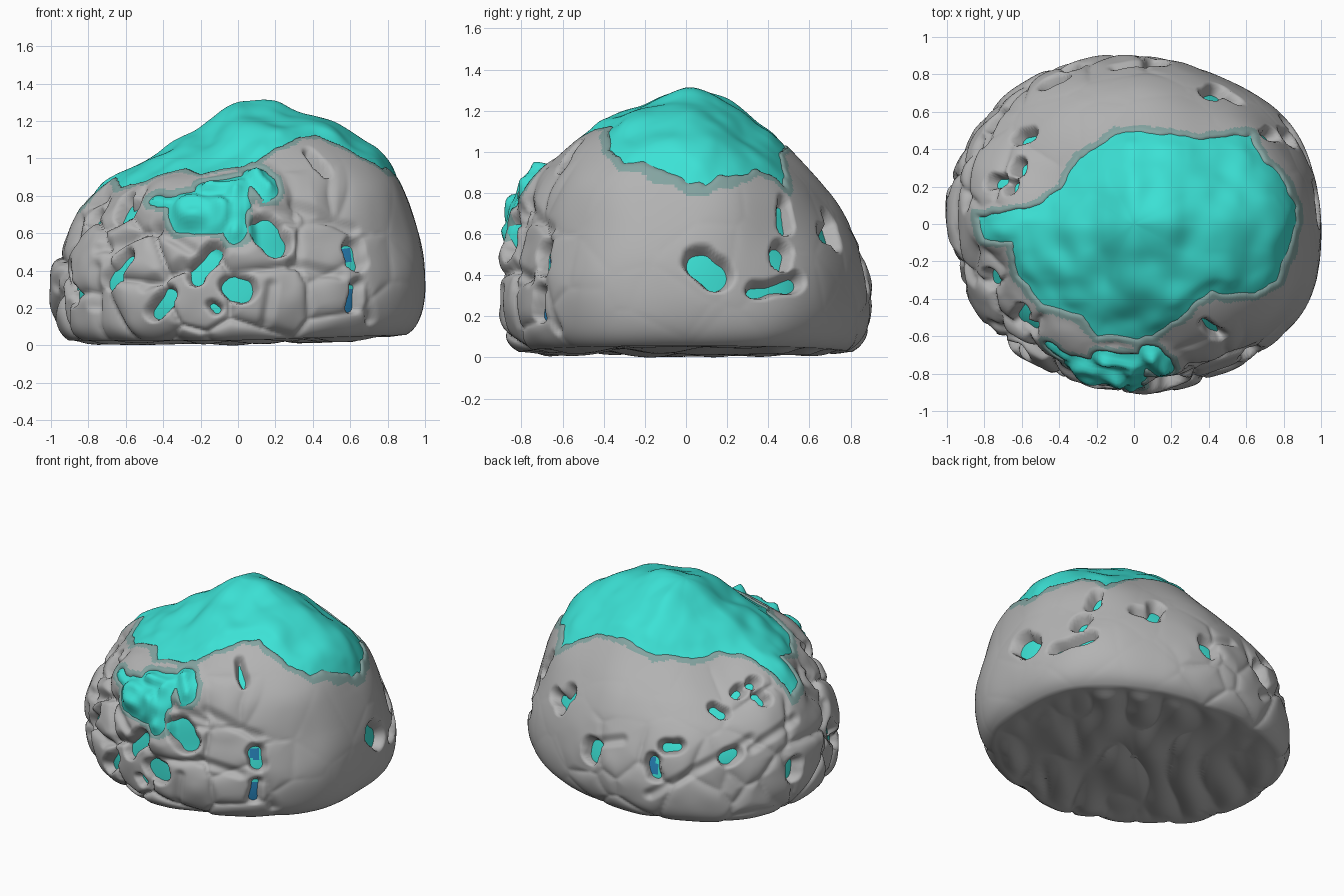
import bpy, bmesh, math
from mathutils import Vector, noise

if "Cube" in bpy.data.objects:
    bpy.data.objects.remove(bpy.data.objects["Cube"])

# overall dome: radius every 30 deg of azimuth, at elevations 0,15..75
DOME = [(.97, 1.04, 1.13, 1.22, 1.29, 1.29), (.97, 1.02, 1.08, 1.16, 1.20, 1.25),
        (.89, .95, 1.0, 1.07, 1.15, 1.22), (.88, .94, .99, 1.04, 1.09, 1.21),
        (.93, .98, 1.02, 1.03, 1.05, 1.15), (1.0, 1.03, 1.06, 1.05, 1.04, 1.13),
        (.98, 1.02, 1.09, 1.12, 1.10, 1.14), (.96, 1.01, 1.06, 1.08, 1.09, 1.14),
        (.88, .94, 1.02, 1.11, 1.09, 1.16), (.88, .94, 1.02, 1.14, 1.13, 1.23),
        (.90, .96, 1.03, 1.15, 1.20, 1.24), (.98, 1.05, 1.11, 1.23, 1.27, 1.26)]
TOP = 1.28

def catmull(a, b, c, d, t):
    return b + .5 * t * (c - a + t * (2 * a - 5 * b + 4 * c - d + t * (3 * (b - c) + d - a)))

def smooth(t):
    t = min(1, max(0, t))
    return t * t * (3 - 2 * t)

def base_radius(az, el):
    a, e = (az / 30) % 12, min(5.9999, max(0, el / 15))
    i, j = int(a), int(e)

    def at(col, k):
        row = DOME[col % 12]
        return TOP if k == 6 else DOME[(col + 6) % 12][5] if k > 6 else row[max(0, k)]
    cols = [catmull(*[at(i + c, j + k) for k in (-1, 0, 1, 2)], e - j) for c in (-1, 0, 1, 2)]
    return catmull(*cols, a - i)

VIEW = {'front': lambda a, b, d: Vector((a, -d, b)), 'back': lambda a, b, d: Vector((a, d, b)),
        'right': lambda a, b, d: Vector((d, a, b)), 'left': lambda a, b, d: Vector((-d, a, b)),
        'top': lambda a, b, d: Vector((a, b, d))}

def project(view, a, b):
    """Point on the dome seen at (a, b) in a view."""
    lo, hi = 0.0, 1.5
    for _ in range(22):
        mid = (lo + hi) / 2
        p = VIEW[view](a, b, mid)
        az = math.degrees(math.atan2(p.y, p.x))
        el = math.degrees(math.atan2(p.z, math.hypot(p.x, p.y)))
        lo, hi = (lo, mid) if p.length > base_radius(az, el) else (mid, hi)
    return VIEW[view](a, b, lo)

def strokes(table):
    return [(project(v, a, b), project(v, c, d), r)
            for v, rows in table.items() for a, b, c, d, r in rows]

# openings in the shell: rounded strokes a,b -> c,d with radius
HOLES = strokes({
    'front': [(.15, .62, .20, .54, .075), (-.03, .31, .03, .29, .06), (-.14, .49, -.23, .37, .045),
              (-.38, .26, -.45, .16, .035), (-.60, .46, -.70, .34, .04), (-.60, .77, -.63, .70, .033),
              (-.78, .70, -.79, .68, .035), (.62, .50, .64, .42, .042), (.64, .29, .63, .18, .032),
              (.38, 1.02, .47, .91, .014), (-.90, .27, -.89, .24, .03), (-.14, .2, -.12, .18, .025)],
    'right': [(.08, .43, .14, .38, .08), (.35, .29, .53, .33, .034), (.48, .74, .49, .62, .022),
              (.47, .50, .46, .44, .036), (.70, .65, .72, .55, .042)],
    'back': [(.12, .43, .13, .36, .045), (-.33, .43, -.36, .34, .04)],
    'left': [(.54, .48, .58, .46, .04), (.2, .33, .22, .27, .035), (-.3, .4, -.34, .34, .035)],
    'top': [(-.45, .75, -.39, .78, .04), (-.61, .47, -.56, .48, .027), (.46, .71, .54, .67, .04),
            (-.76, .23, -.72, .23, .03), (-.66, .21, -.66, .2, .03), (-.62, .32, -.62, .29, .03),
            (-.62, -.52, -.56, -.56, .035)]})
# deep blue veins at the bottom of a few openings
VEINS = strokes({'front': [(.64, .29, .63, .18, .035), (.61, .53, .62, .50, .02), (-.58, .47, -.60, .45, .02)],
                 'back': [(-.31, .44, -.33, .38, .025)]})
# mineral bursting through the front
LUMPS = strokes({'front': [(-.27, .71, -.12, .71, .13), (-.16, .85, .0, .86, .07), (-.01, .60, -.01, .84, .07),
                           (.10, .90, .16, .83, .075), (-.45, .77, -.36, .76, .04)]})
# plain cracks between boulders
CRACKS = strokes({
    'front': [(-.45, .62, -.25, .5, .01), (-.75, .5, -.5, .6, .01), (.05, .75, .3, .7, .01),
              (-.5, .3, -.3, .42, .01), (.3, .42, .55, .35, .01), (.18, .3, .15, .1, .01),
              (-.8, .2, -.76, .4, .01), (.3, .75, .62, .6, .01)],
    'right': [(-.64, .1, -.66, .8, .008)],
    'back': [(-.33, .2, -.6, .4, .012), (-.6, .4, -.8, .55, .012), (.1, .45, -.1, .52, .01)],
    'left': [(.45, .5, .1, .6, .012), (-.1, .3, -.3, .55, .01)]})
# outline of the exposed mineral cap, seen from above
CAP = [(-.1, .49), (.1, .50), (.35, .48), (.64, .49), (.70, .34), (.78, .27), (.88, .1), (.87, -.1),
       (.77, -.3), (.66, -.39), (.42, -.38), (.2, -.52), (.1, -.61), (-.2, -.61), (-.28, -.5),
       (-.5, -.44), (-.64, -.28), (-.66, -.1), (-.82, -.09), (-.86, .05), (-.56, .1), (-.4, .2), (-.3, .36)]

def cap_distance(x, y):
    """Signed distance to the cap outline, positive inside."""
    best, inside = 9, False
    for (ax, ay), (bx, by) in zip(CAP, CAP[1:] + CAP[:1]):
        ex, ey, wx, wy = bx - ax, by - ay, x - ax, y - ay
        t = min(1, max(0, (wx * ex + wy * ey) / (ex * ex + ey * ey)))
        best = min(best, (wx - t * ex) ** 2 + (wy - t * ey) ** 2)
        if (ay > y) != (by > y) and x < ex * (y - ay) / ey + ax:
            inside = not inside
    return math.sqrt(best) * (1 if inside else -1)

def stroke_distance(p, table):
    """Signed distance to the nearest stroke, positive inside."""
    best = -9
    for a, b, r in table:
        w = p - a
        if w.length_squared < .25:
            e = b - a
            t = min(1, max(0, w.dot(e) / max(1e-9, e.length_squared)))
            best = max(best, r - (w - e * t).length)
    return best

def sample(az, el):
    r = base_radius(az, el)
    a, e = math.radians(az), math.radians(el)
    u = Vector((math.cos(a) * math.cos(e), math.sin(a) * math.cos(e), math.sin(e)))
    p = u * r
    wob = .02 * noise.noise(p * 7) + .012 * noise.noise(p * 15)
    lump = stroke_distance(p, LUMPS) + wob
    cap = cap_distance(p.x, p.y) + wob if p.z > .55 else -9
    hole = stroke_distance(p, HOLES) + wob * .8
    return u, r + .02 * noise.noise(p * 2.6), p, max(cap, lump), lump, hole

def shell_point(az, el):
    u, r, p, cap, lump, hole = sample(az, el)
    d, cells = noise.voronoi(p * 3 + Vector((3, 1, 7)))[:2]
    rough = min(1, max(.05, .2 - p.y * .9 - p.x * .7, .5 * smooth(p.y * 2 - p.x * 2 - .6) * smooth((.7 - p.z) * 4)))
    crease = math.exp(-(d[1] - d[0]) / .12)
    fade = rough * (1 - smooth((p.z - .75) / .3)) * smooth(-cap / .08)
    r += fade * (.04 * noise.noise(cells[0] * 3.7) * (1 - crease) - .045 * crease + .012 * noise.noise(p * 7))
    r -= .025 * smooth((stroke_distance(p, CRACKS) + .04) / .05)
    r -= .12 * smooth((hole + .028) / .055) + .13 * smooth((cap + .002) / .07)
    r -= .07 * math.exp(-el / 3)
    q = u * r
    q.z += (.025 + .03 * max(0, p.x)) * (1 - math.sin(math.radians(el)))
    return q, cap, hole

def core_point(az, el):
    u, r, p, cap, lump, hole = sample(az, max(el, 7))
    r -= .006 + .062 * (1 - smooth((cap + .05) / .055))
    r += .04 * smooth((lump - .005) / .09) * (1 + noise.noise(p * 9))
    r += smooth(cap / .1) * (.03 * noise.noise(p * 3.2 + Vector((5, 5, 5))) + .018 * noise.noise(p * 7) + .008)
    r += .025 * math.exp(-((p.x - .1) ** 2 + (p.y - .05) ** 2) / .02)
    return u * r, cap, stroke_distance(p, VEINS)

def material(name, rgb):
    m = bpy.data.materials.new(name)
    m.diffuse_color = (*rgb, 1)
    m.use_nodes = True
    m.node_tree.nodes["Principled BSDF"].inputs["Base Color"].default_value = m.diffuse_color
    return m

GREY = material("grey rock", (.45, .45, .45))
RIM = material("stained rim", (.23, .37, .355))
TEAL = material("turquoise mineral", (.045, .76, .67))
BLUE = material("deep blue vein", (.02, .22, .48))

def build(name, func, n_az, n_el, mats, rule, floor):
    """Wrap a polar grid around the dome; rule gives a material index or None to cut."""
    bm = bmesh.new()
    info = {}

    def vert(az, el):
        q, a, b = func(az, el)
        v = bm.verts.new(q)
        info[v] = (a, b)
        return v

    def face(vs):
        k = rule(max(info[v][0] for v in vs), max(info[v][1] for v in vs), min(info[v][0] for v in vs))
        if k is not None:
            f = bm.faces.new(vs)
            f.material_index, f.smooth = k, True
    rings = [[vert(360 * i / n_az, 90 * j / n_el) for i in range(n_az)] for j in range(n_el)]
    tip = vert(0, 89.99)
    for i in range(n_az):
        k = (i + 1) % n_az
        for lower, upper in zip(rings, rings[1:]):
            face((lower[i], lower[k], upper[k], upper[i]))
        face((rings[-1][i], rings[-1][k], tip))
    if floor:  # underside with slanting ridges
        prev, steps = rings[0], 36
        for s in range(1, steps):
            ring, edge = [], smooth(s / 5)
            for v in rings[0]:
                q = v.co * (1 - s / steps)
                ridge = abs(noise.noise(Vector(((q.x + q.y) * 1.2, (q.y - q.x) * 3.2, 2))))
                q.z = v.co.z * (1 - edge) + edge * (.01 + .02 * max(0, q.x) + .07 * (.4 - ridge))
                ring.append(bm.verts.new(q))
            for i in range(n_az):
                k = (i + 1) % n_az
                bm.faces.new((prev[k], prev[i], ring[i], ring[k])).smooth = True
            prev = ring
        bm.faces.new(prev[::-1])
    bmesh.ops.delete(bm, geom=[v for v in bm.verts if not v.link_faces], context='VERTS')
    low = min(v.co.z for v in bm.verts) if floor else 0
    for v in bm.verts:
        v.co.z -= low
    me = bpy.data.meshes.new(name)
    bm.to_mesh(me)
    bm.free()
    for m in mats:
        me.materials.append(m)
    bpy.context.collection.objects.link(bpy.data.objects.new(name, me))

# grey shell, cut away over the cap and holes, with a stained edge
build("rock_shell", shell_point, 400, 130, [GREY, RIM],
      lambda cap, hole, low: None if low > .07 else 1 if cap > -.018 else 0, True)
# turquoise core (open below, hidden in the shell), with blue deep in some cracks
build("mineral_core", lambda az, el: core_point(az, 7 + el * 83 / 90), 280, 100, [TEAL, BLUE],
      lambda cap, vein, low: 1 if vein > .004 else 0, False)
